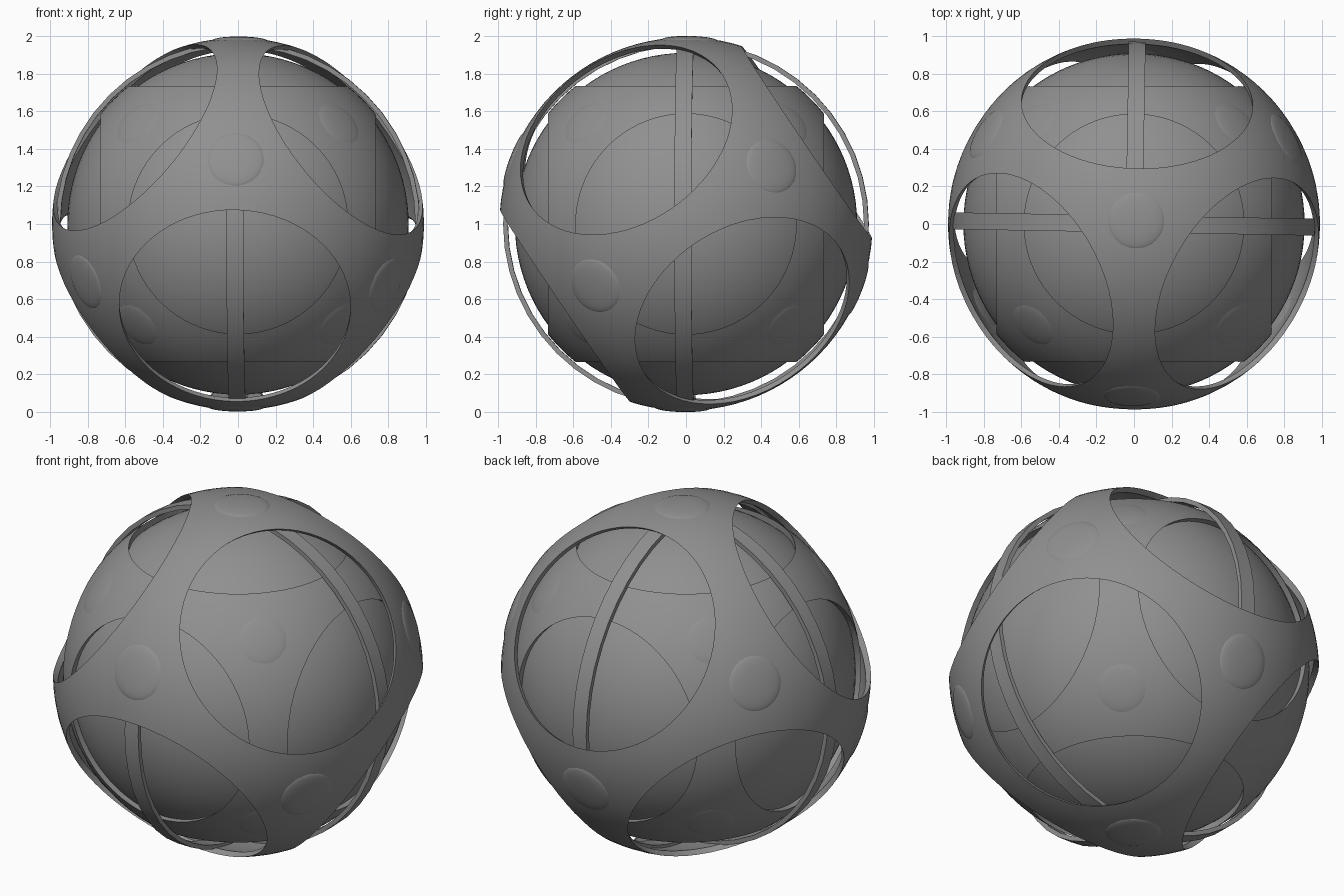
import bpy, bmesh, math
from math import radians
from mathutils import Matrix, Vector

if "Cube" in bpy.data.objects:
    bpy.data.objects.remove(bpy.data.objects["Cube"])

CENTRE = Vector((0, 0, 1))
AXES = [Vector(a) for a in ((1, 0, 0), (0, 1, 0), (0, 0, 1))]
CORNERS = [Vector((x, y, z)).normalized()
           for x in (-1, 1) for y in (-1, 1) for z in (-1, 1)]

grey = bpy.data.materials.new("plain_grey")
grey.use_nodes = True
colour = (0.28, 0.28, 0.28, 1)
grey.diffuse_color = colour
grey.node_tree.nodes["Principled BSDF"].inputs["Base Color"].default_value = colour


def add(name, bm):
    """Turn a bmesh into a named object with the grey material."""
    mesh = bpy.data.meshes.new(name)
    bm.to_mesh(mesh)
    bm.free()
    mesh.materials.append(grey)
    obj = bpy.data.objects.new(name, mesh)
    bpy.context.collection.objects.link(obj)
    return obj


def sphere(name, radius, segments=96):
    bm = bmesh.new()
    bmesh.ops.create_uvsphere(bm, u_segments=segments, v_segments=segments // 2,
                              radius=radius)
    return add(name, bm)


def cylinder(name, radius, axis):
    bm = bmesh.new()
    turn = axis.to_track_quat('Z', 'Y').to_matrix().to_4x4()
    bmesh.ops.create_cone(bm, cap_ends=True, segments=72, radius1=radius,
                          radius2=radius, depth=3, matrix=turn)
    return add(name, bm)


def smooth(obj):
    obj.data.shade_smooth()
    obj.data.set_sharp_from_angle(angle=radians(35))


def cut(obj, cutters):
    """Subtract every cutter, bake the result and remove the cutters."""
    for c in cutters:
        c.hide_render = True
        mod = obj.modifiers.new("cut", 'BOOLEAN')
        mod.operation, mod.solver, mod.object = 'DIFFERENCE', 'EXACT', c
    bpy.context.view_layer.update()
    graph = bpy.context.evaluated_depsgraph_get()
    baked = bpy.data.meshes.new_from_object(obj.evaluated_get(graph))
    obj.modifiers.clear()
    obj.data = baked
    for c in cutters:
        bpy.data.objects.remove(c)


def studs(name, distance, radius, height, frame):
    """Shallow domes on the eight corner directions of a frame."""
    for i, corner in enumerate(CORNERS):
        stud = sphere(f"{name}_{i + 1}", 1, 48)
        smooth(stud)
        turn = corner.to_track_quat('Z', 'Y').to_matrix().to_4x4()
        stud.matrix_world = (frame @ turn @ Matrix.Translation((0, 0, distance))
                             @ Matrix.Diagonal((radius, radius, height, 1)))


def pierced(name, radius, hole, frame, hollow=None):
    """Sphere with round openings along its three axes."""
    obj = sphere(name, radius)
    cutters = [cylinder("hole_cutter", hole, a) for a in AXES]
    if hollow:
        cutters.insert(0, sphere("hollow_cutter", hollow))
    cut(obj, cutters)
    smooth(obj)
    obj.matrix_world = frame


def ring(name, inner, outer, width, frame):
    """Flat band around the local z axis."""
    bm = bmesh.new()
    profile = [(inner, -width / 2), (outer, -width / 2),
               (outer, width / 2), (inner, width / 2)]
    verts = [bm.verts.new((r, 0, z)) for r, z in profile]
    edges = [bm.edges.new((verts[i], verts[(i + 1) % 4])) for i in range(4)]
    bmesh.ops.spin(bm, geom=verts + edges, axis=(0, 0, 1), cent=(0, 0, 0),
                   angle=math.tau, steps=48)
    bmesh.ops.remove_doubles(bm, verts=bm.verts, dist=1e-4)
    bmesh.ops.recalc_face_normals(bm, faces=bm.faces)
    obj = add(name, bm)
    smooth(obj)
    obj.matrix_world = frame


# Straight frame for the inner layers
straight = Matrix.Translation(CENTRE)

# Tilted frame: one corner up, a neighbouring corner to the front
up = CORNERS[-1].rotation_difference(AXES[2])
near = up @ Vector((1, 1, -1))
spin = Matrix.Rotation(radians(-90) - math.atan2(near.y, near.x), 4, 'Z')
nudge = (Matrix.Rotation(radians(-1), 4, 'Z') @ Matrix.Rotation(radians(0.7), 4, 'Y')
         @ Matrix.Rotation(radians(-1.1), 4, 'X'))
tilted = straight @ nudge @ spin @ up.to_matrix().to_4x4()

# Core ball
core = sphere("core_ball", 0.91)
smooth(core)
core.matrix_world = straight

# Inner shell with its studs
pierced("inner_shell", 0.94, 0.586, straight)
studs("inner_stud", 0.918, 0.145, 0.027, straight)

# Two upright bands between the shells
for name, axis in (("side_band", 'X'), ("front_band", 'Y')):
    turn = Matrix.Rotation(radians(90), 4, axis)
    ring(name, 0.947, 0.972, 0.09,
         straight @ Matrix.Rotation(radians(-1), 4, 'Z') @ turn)

# Outer shell with its studs
pierced("outer_shell", 0.992, 0.617, tilted, hollow=0.965)
studs("outer_stud", 0.975, 0.152, 0.025, tilted)
